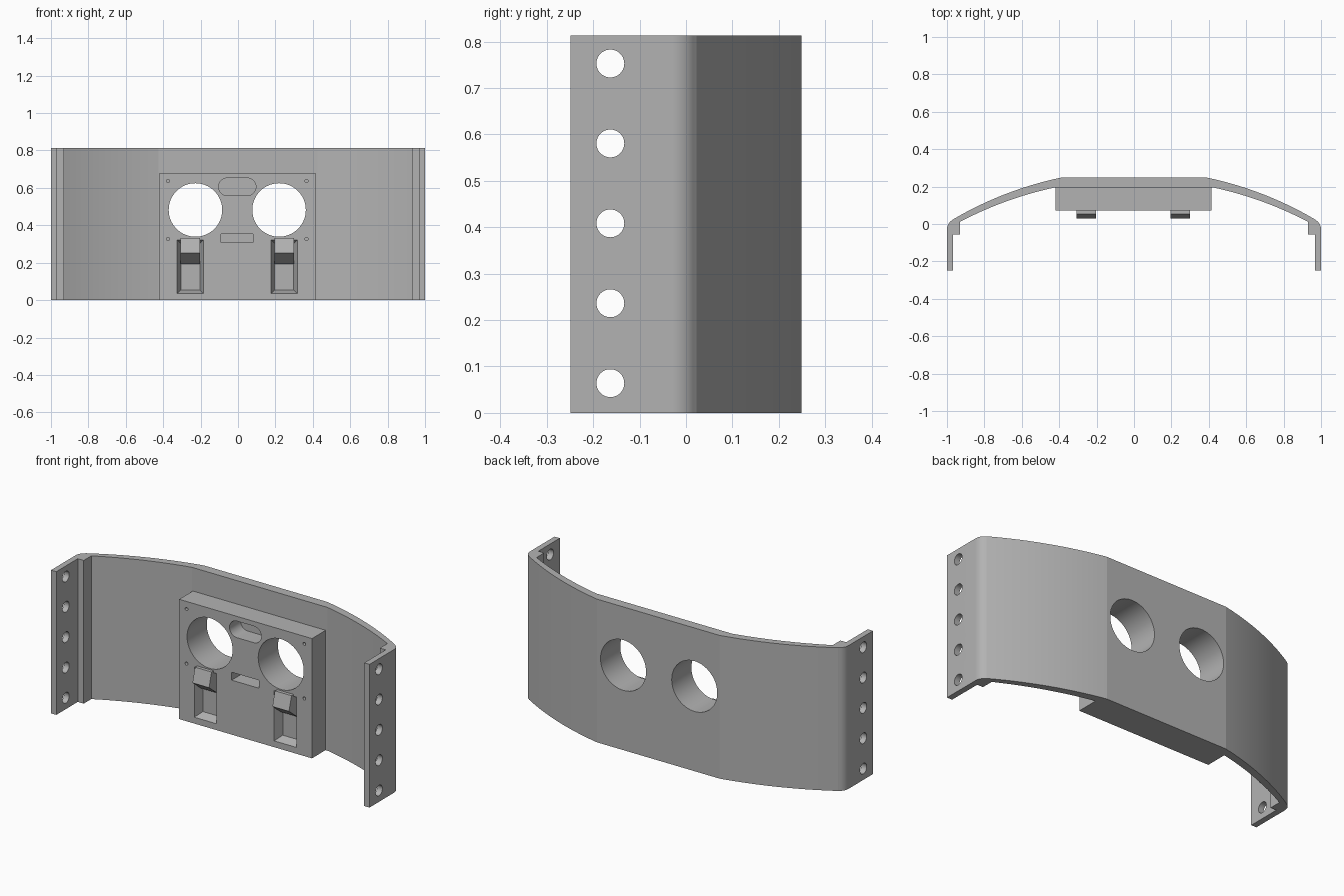
import bpy, bmesh, math

if "Cube" in bpy.data.objects:
    bpy.data.objects.remove(bpy.data.objects["Cube"])

grey = bpy.data.materials.new("plain grey")
grey.diffuse_color = (0.45, 0.45, 0.45, 1)
grey.use_nodes = True
grey.node_tree.nodes["Principled BSDF"].inputs["Base Color"].default_value = grey.diffuse_color
H = 0.813            # overall height
OFF = -0.004         # face plate features sit slightly left of centre

# maps (u, v, depth) to xyz for a profile extruded along each axis
AXES = {"x": lambda u, v, d: (d, u, v),
        "y": lambda u, v, d: (u, d, v),
        "z": lambda u, v, d: (u, v, d)}


def loft(name, pts_a, pts_b, axis, a, b):
    """Solid between two matching outlines at depths a and b."""
    bm = bmesh.new()
    f = AXES[axis]
    va = [bm.verts.new(f(u, v, a)) for u, v in pts_a]
    vb = [bm.verts.new(f(u, v, b)) for u, v in pts_b]
    bm.faces.new(va)
    bm.faces.new(vb[::-1])
    n = len(va)
    for i in range(n):
        j = (i + 1) % n
        bm.faces.new((va[i], vb[i], vb[j], va[j]))
    bmesh.ops.recalc_face_normals(bm, faces=bm.faces)
    me = bpy.data.meshes.new(name)
    bm.to_mesh(me)
    bm.free()
    me.materials.append(grey)
    ob = bpy.data.objects.new(name, me)
    bpy.context.collection.objects.link(ob)
    return ob


def prism(name, pts, axis, a, b):
    return loft(name, pts, pts, axis, a, b)


def rect(x0, x1, z0, z1):
    return [(x0, z0), (x1, z0), (x1, z1), (x0, z1)]


def circle(cx, cy, r, n=64):
    return [(cx + r * math.cos(2 * math.pi * i / n),
             cy + r * math.sin(2 * math.pi * i / n)) for i in range(n)]


def boolean(ob, tool, op="DIFFERENCE"):
    bpy.context.view_layer.objects.active = ob
    m = ob.modifiers.new("bool", "BOOLEAN")
    m.operation, m.solver, m.object = op, "EXACT", tool
    bpy.ops.object.modifier_apply(modifier=m.name)
    bpy.data.objects.remove(tool, do_unlink=True)


def arc(x0, y0, x1, y1, n):
    """Circular arc centred on x = 0 through two points."""
    c = (x0 * x0 + y0 * y0 - x1 * x1 - y1 * y1) / (2 * (y0 - y1))
    r = math.hypot(x0, y0 - c)
    xs = [x0 + (x1 - x0) * i / n for i in range(n + 1)]
    return [(x, c + math.sqrt(r * r - x * x)) for x in xs]


# curved wall with bent flanges
fillet = [(0.94 + 0.06 * math.cos(math.radians(t)),
           -0.03 + 0.06 * math.sin(math.radians(t))) for t in range(0, 56, 6)]
outer = [(1, -0.249)] + fillet + arc(0.971, 0.0225, 0.385, 0.249, 16)
inner = arc(0.425, 0.195, 0.93, 0.012, 16) + [
    (0.93, -0.056), (0.967, -0.056), (0.967, -0.249)]


def mirrored(p):
    return [(-x, y) for x, y in reversed(p)]


wall = prism("curved_wall", outer + mirrored(outer) + mirrored(inner) + inner, "z", 0, H)

# mounting holes through both flanges
for i in range(5):
    z = 0.064 + i * 0.1722
    boolean(wall, prism("cutter", circle(-0.163, z, 0.03, 48), "x", -1.2, 1.2))

# raised face plate
FRONT = 0.072
plate = prism("face_plate", rect(-0.42, 0.414, 0, 0.68), "y", FRONT, 0.2)

# two large round openings through plate and wall
for s in (-1, 1):
    for ob in (wall, plate):
        boolean(ob, prism("cutter", circle(OFF + s * 0.2235, 0.482, 0.143), "y", -0.1, 0.4))

# rounded slot and narrow slot
slot = []
for s, start in ((1, -90), (-1, 90)):
    slot += [(OFF + s * 0.053 + 0.047 * math.cos(math.radians(start + t)),
              0.606 + 0.047 * math.sin(math.radians(start + t))) for t in range(0, 181, 9)]
boolean(plate, prism("cutter", slot, "y", 0, 0.17))
boolean(plate, prism("cutter", rect(-0.09, 0.081, 0.309, 0.354), "y", 0, 0.17))

# small screw holes
for s in (-1, 1):
    for z in (0.327, 0.637):
        boolean(plate, prism("cutter", circle(OFF + s * 0.37, z, 0.009, 24), "y", 0, 0.14))

# tapered latch pockets with a protruding clip at the top of each
for s, side in ((-1, "left"), (1, "right")):
    c = OFF + s * 0.251
    boolean(plate, loft("cutter", rect(c - 0.07, c + 0.07, 0.036, 0.321),
                        rect(c - 0.051, c + 0.051, 0.054, 0.302), "y", FRONT, 0.122))
    prism(side + "_clip", [(0.125, 0.332), (0.053, 0.332), (0.03, 0.252),
                           (0.105, 0.193), (0.125, 0.193)], "x", c - 0.052, c + 0.052)

# smooth curves, crisp edges
for ob in bpy.context.collection.objects:
    bpy.ops.object.select_all(action="DESELECT")
    ob.select_set(True)
    bpy.context.view_layer.objects.active = ob
    bpy.ops.object.shade_smooth_by_angle(angle=math.radians(10))
